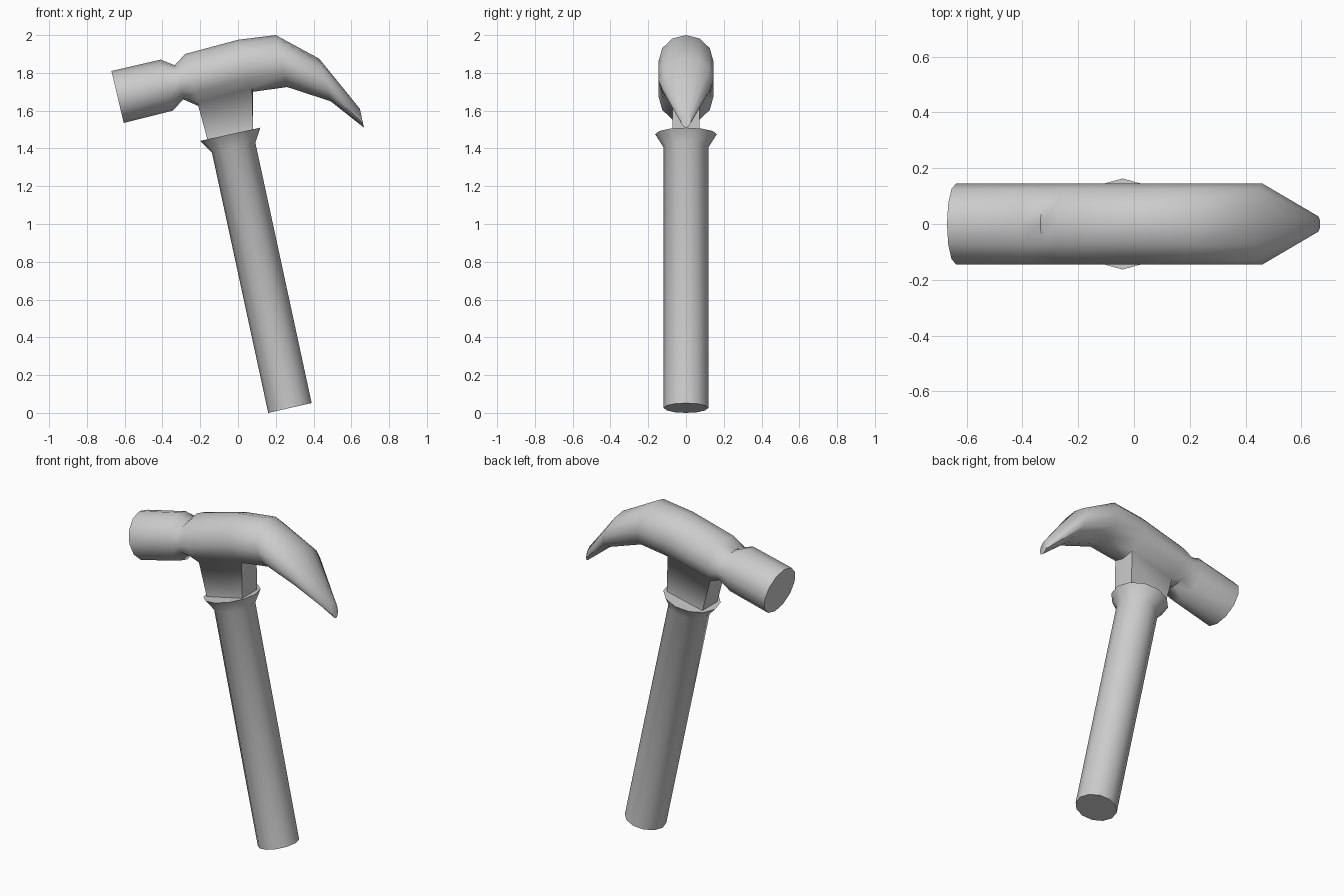
import bpy, bmesh, math
from mathutils import Vector

cube = bpy.data.objects.get("Cube")
if cube:
    bpy.data.objects.remove(cube)

SIDES = 12
grey = bpy.data.materials.new("plain grey")
grey.use_nodes = True
colour = (0.6, 0.6, 0.6, 1)
grey.diffuse_color = colour
grey.node_tree.nodes["Principled BSDF"].inputs["Base Color"].default_value = colour


def loft(bm, sections):
    """Skin elliptical rings, each given by its two xz ends and half width."""
    rings = []
    for (ax, az), (bx, bz), width in sections:
        a, b = Vector((ax, 0, az)), Vector((bx, 0, bz))
        mid, half = (a + b) / 2, (a - b) / 2
        ring = []
        for i in range(SIDES):
            t = math.tau * i / SIDES
            ring.append(bm.verts.new(mid + half * math.cos(t) + Vector((0, width * math.sin(t), 0))))
        rings.append(ring)
    skin = []
    for r0, r1 in zip(rings, rings[1:]):
        skin.append([bm.faces.new((r0[i], r0[(i + 1) % SIDES], r1[(i + 1) % SIDES], r1[i]))
                     for i in range(SIDES)])
    bm.faces.new(rings[0])
    bm.faces.new(rings[-1])
    return rings, skin


def finish(bm, name):
    bmesh.ops.recalc_face_normals(bm, faces=bm.faces)
    mesh = bpy.data.meshes.new(name)
    bm.to_mesh(mesh)
    bm.free()
    mesh.materials.append(grey)
    obj = bpy.data.objects.new(name, mesh)
    bpy.context.collection.objects.link(obj)
    bpy.ops.object.select_all(action='DESELECT')
    obj.select_set(True)
    bpy.context.view_layer.objects.active = obj
    bpy.ops.object.shade_smooth_by_angle(angle=math.radians(52))


# Head: striking face, pinched throat, body and curved claw
R = 0.145
bm = bmesh.new()
rings, skin = loft(bm, [
    ((-0.67, 1.81), (-0.605, 1.535), R),
    ((-0.41, 1.87), (-0.345, 1.60), R),
    ((-0.335, 1.84), (-0.29, 1.66), R),
    ((-0.28, 1.90), (-0.21, 1.625), R),
    ((0.00, 1.975), (0.08, 1.70), R),
    ((0.20, 2.00), (0.26, 1.725), R),
    ((0.43, 1.875), (0.49, 1.65), R),
    ((0.645, 1.61), (0.667, 1.51), 0.03),
])

# Socket: the two lowest body faces drawn down into the collar
low = SIDES // 2
back_ring = set(rings[3])
socket = skin[3][low - 1:low + 1]
back_y = {v.co.y for v in back_ring}
back_x = max(v.co.x for v in back_ring)
new = bmesh.ops.extrude_face_region(bm, geom=socket)
bmesh.ops.delete(bm, geom=socket, context='FACES')
for v in new["geom"]:
    if isinstance(v, bmesh.types.BMVert):
        rear = v.co.x <= back_x + 0.01
        v.co.x, v.co.z = (-0.16, 1.44) if rear else (0.08, 1.49)
finish(bm, "hammer_head")

# Handle: tilted shaft with a flared collar
bm = bmesh.new()
loft(bm, [
    ((0.39, 0.052), (0.16, 0.0), 0.118),
    ((0.092, 1.43), (-0.138, 1.378), 0.118),
    ((0.118, 1.51), (-0.20, 1.44), 0.163),
])
finish(bm, "handle")
